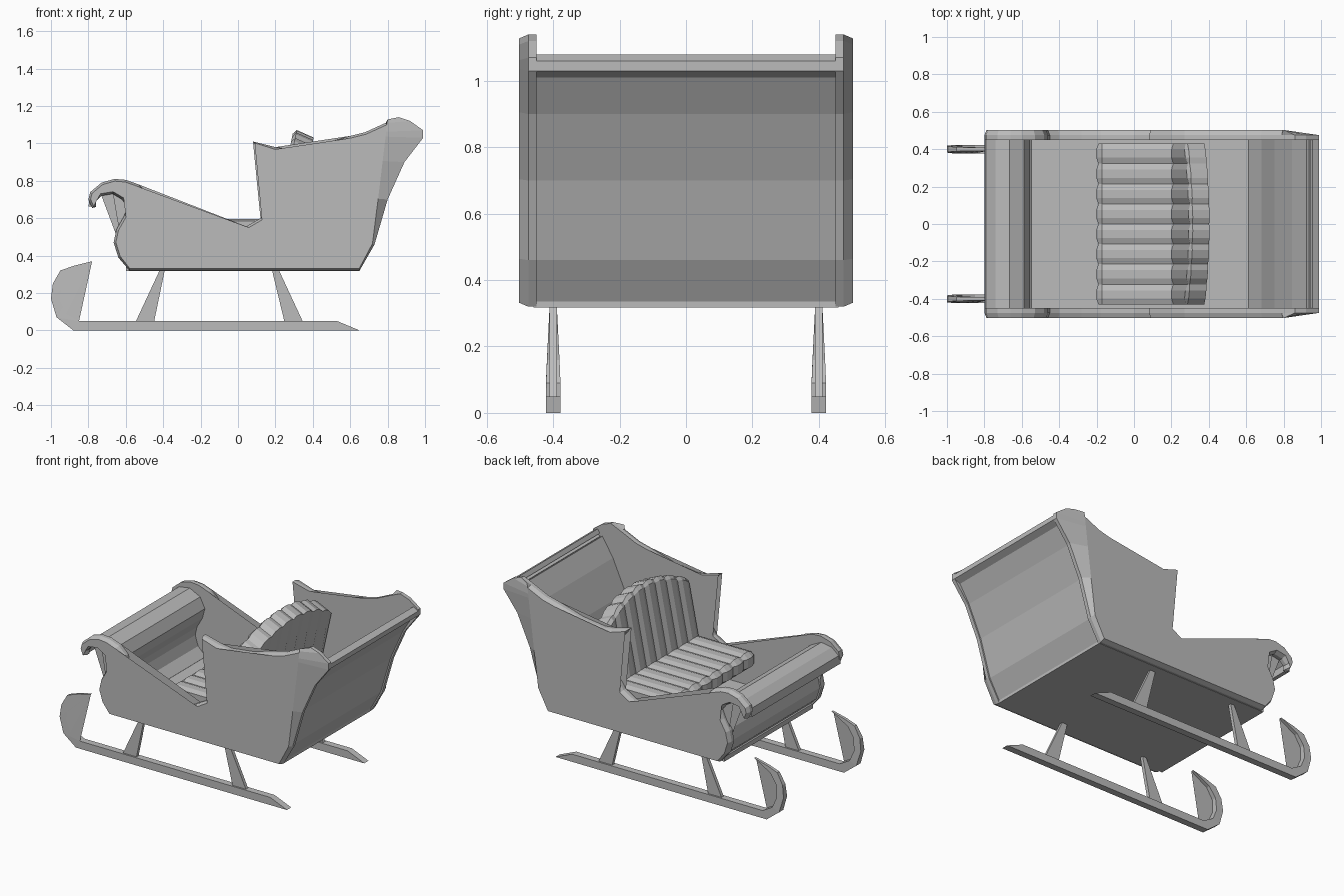
import bpy, bmesh
from mathutils import Vector

cube = bpy.data.objects.get("Cube")
if cube:
    bpy.data.objects.remove(cube, do_unlink=True)

GREY = (0.5, 0.5, 0.5, 1)
paint = bpy.data.materials.new("plain_grey")
paint.use_nodes = True
paint.diffuse_color = GREY
paint.node_tree.nodes["Principled BSDF"].inputs["Base Color"].default_value = GREY


def loft(name, rings):
    """Skin equal-length rings of 3D points and cap both ends."""
    bm = bmesh.new()
    loops = [[bm.verts.new(p) for p in ring] for ring in rings]
    n = len(loops[0])
    for a, b in zip(loops, loops[1:]):
        for i in range(n):
            j = (i + 1) % n
            bm.faces.new((a[i], a[j], b[j], b[i]))
    caps = [bm.faces.new(loops[0]), bm.faces.new(loops[-1])]
    bmesh.ops.triangulate(bm, faces=caps, ngon_method='EAR_CLIP')
    bmesh.ops.recalc_face_normals(bm, faces=bm.faces)
    mesh = bpy.data.meshes.new(name)
    bm.to_mesh(mesh)
    bm.free()
    mesh.materials.append(paint)
    obj = bpy.data.objects.new(name, mesh)
    bpy.context.collection.objects.link(obj)
    return obj


def at_y(profile, y):
    return [(x, y, z) for x, z in profile]


def offset(path, dist, closed=False):
    """Shift a 2D path sideways along its averaged normals."""
    n, out = len(path), []
    for i, p in enumerate(path):
        before = path[i - 1] if closed or i else p
        after = path[(i + 1) % n] if closed or i < n - 1 else p
        t = (Vector(after) - Vector(before)).normalized()
        out.append((p[0] - t.y * dist, p[1] + t.x * dist))
    return out


def ribbon(name, path, thick, half):
    profile = path + offset(path, thick)[::-1]
    return loft(name, [at_y(profile, -half), at_y(profile, half)])


# Side panels: scrolled outline, chamfered outwards, with angled back corners
outline = [(-.58, .32), (.65, .32), (.73, .46), (.8, .7), (.89, .9), (.99, 1.03),
           (.99, 1.07), (.92, 1.12), (.86, 1.14), (.79, 1.11), (.68, 1.06), (.6, 1.04),
           (.43, .99), (.27, .97), (.2, .98), (.08, 1.01), (.15, .92), (.17, .82),
           (.17, .67), (.12, .6), (0, .53), (-.18, .48), (-.28, .49), (-.4, .51),
           (-.45, .54), (-.46, .65), (-.48, .73), (-.53, .78), (-.6, .805), (-.66, .81),
           (-.73, .79), (-.79, .74), (-.8, .7), (-.78, .655), (-.76, .66), (-.76, .69),
           (-.73, .72), (-.67, .73), (-.62, .7), (-.59, .66), (-.61, .61), (-.65, .54),
           (-.665, .47), (-.64, .39)]
outer = [(min(x, .72 + (z - .46) * .12), z) for x, z in offset(outline, .012, True)]
for side, s in (("left", 1), ("right", -1)):
    loft("side_panel_" + side, [at_y(outline, .45 * s), at_y(outline, .475 * s),
                                at_y(outer, .503 * s)])

# Body shell between the sides
ribbon("floor", [(-.6, .318), (.65, .318)], .03, .46)
ribbon("back_panel", [(.64, .318), (.72, .46), (.79, .7), (.88, .9), (.955, 1.02)], .04, .46)
ribbon("back_rail", [(.95, 1.01), (.99, 1.03), (.99, 1.06), (.955, 1.08)], .03, .46)
ribbon("front_dash", [(-.57, .33), (-.63, .39), (-.655, .47), (-.64, .54), (-.6, .61),
                      (-.585, .66), (-.61, .71), (-.67, .74), (-.73, .73), (-.765, .7),
                      (-.77, .66)][::-1], .03, .46)

# Ribbed cushions: stations across the width alternate seam and crest
RIBS, HALF = 8, .43
stations = []
for i in range(RIBS):
    for f, bulge in ((0, 0), (.3, .012), (.7, .012)):
        stations.append(((i + f) / RIBS * 2 * HALF - HALF, bulge))
stations.append((HALF, 0))


def seat_section(y, b):
    return at_y([(-.17, .485), (-.19 - b, .51), (-.19 - b, .57), (-.17, .585 + b),
                 (.24, .585 + b), (.24, .485)], y)


def backrest_section(y, b):
    top = .93 + .13 * (1 - (y / HALF) ** 2) + b
    lean = .2 + (top - .55) * .2
    return at_y([(.2, .49), (.205 - b, .56), (lean - b, top - .02), (lean + .01, top),
                 (lean + .1, top - .04), (.3 + b, .55), (.29, .49)], y)


loft("seat_cushion", [seat_section(y, b) for y, b in stations])
loft("seat_backrest", [backrest_section(y, b) for y, b in stations])

# Runners and struts
runner = [(.65, 0), (.53, .05), (-.85, .05), (-.92, .09), (-.95, .16), (-.945, .24),
          (-.9, .305), (-.78, .37), (-.88, .345), (-.95, .32), (-.99, .25), (-1, .17),
          (-.97, .07), (-.88, 0)]
struts = {"front": [(-.55, .04), (-.45, .04), (-.39, .33), (-.415, .33)],
          "rear": [(.25, .04), (.35, .04), (.215, .33), (.18, .33)]}
for side, y in (("left", .4), ("right", -.4)):
    # The curl narrows towards its tip
    loft("runner_" + side, [
        [(x, y + s * (.022 if z < .1 else .022 - (z - .1) * .05), z) for x, z in runner]
        for s in (-1, 1)])
    for end, shape in struts.items():
        loft(f"{end}_strut_{side}", [at_y(shape, y - .011), at_y(shape, y + .011)])
